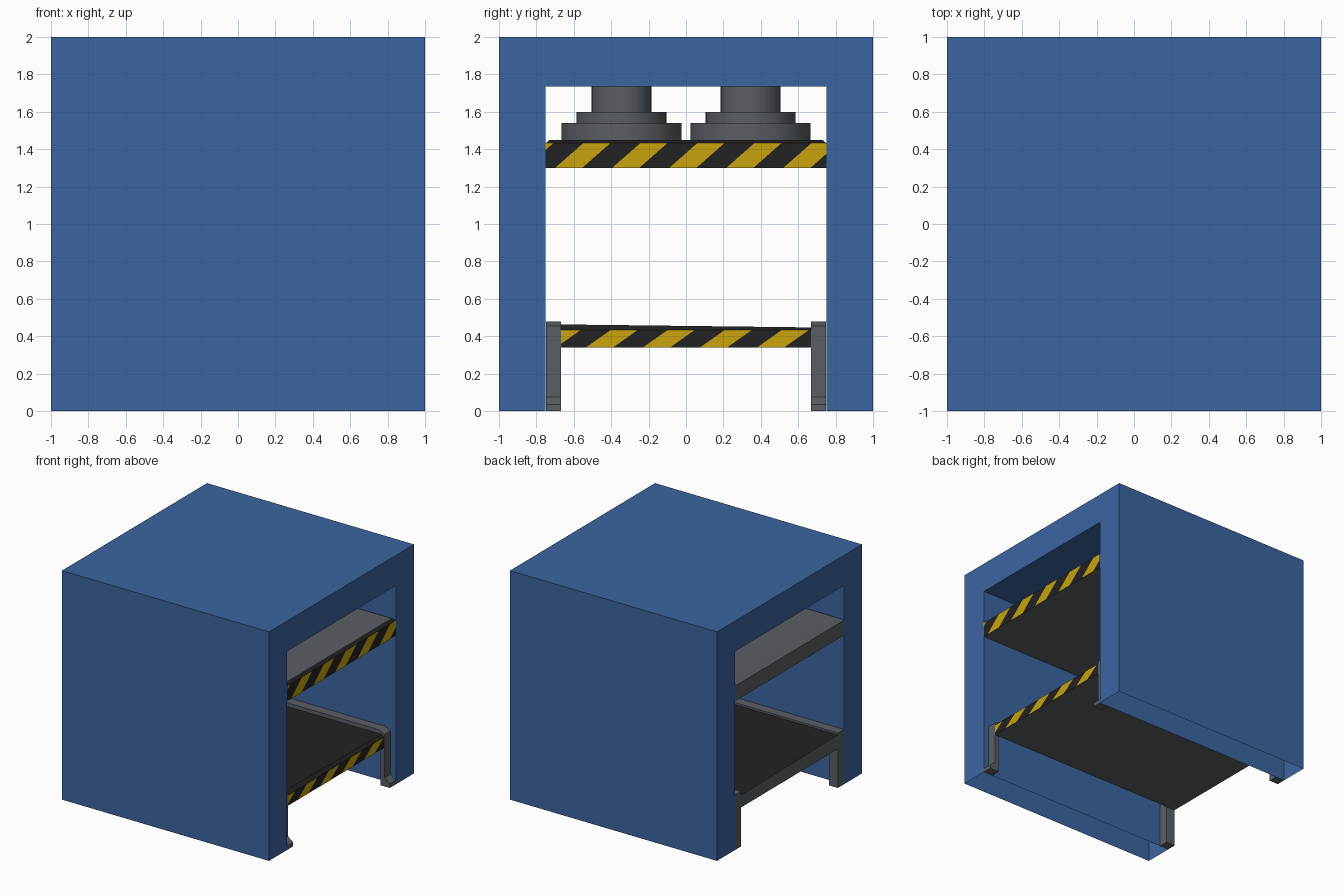
import bpy, bmesh
from mathutils import Matrix

if "Cube" in bpy.data.objects:
    bpy.data.objects.remove(bpy.data.objects["Cube"])


def material(name, rgb):
    m = bpy.data.materials.new(name)
    m.diffuse_color = (*rgb, 1)
    m.use_nodes = True
    m.node_tree.nodes["Principled BSDF"].inputs["Base Color"].default_value = m.diffuse_color
    return m


BLUE = material("blue paint", (0.044, 0.130, 0.352))
GRAY = material("gray steel", (0.102, 0.114, 0.127))
BLACK = material("black rubber", (0.016, 0.016, 0.016))
YELLOW = material("warning yellow", (0.578, 0.371, 0.004))


def finish(bm, name, mats, recalc=True):
    if recalc:
        bmesh.ops.recalc_face_normals(bm, faces=bm.faces)
    me = bpy.data.meshes.new(name)
    bm.to_mesh(me)
    bm.free()
    for m in mats:
        me.materials.append(m)
    ob = bpy.data.objects.new(name, me)
    bpy.context.collection.objects.link(ob)
    return ob


def prism(name, pts, place, a, b, mat, open_edges=()):
    """Extrude a closed profile from a to b, leaving some edges open."""
    bm = bmesh.new()
    r0 = [bm.verts.new(place(p, a)) for p in pts]
    r1 = [bm.verts.new(place(p, b)) for p in pts]
    bm.faces.new(r0)
    bm.faces.new(r1[::-1])
    n = len(pts)
    for i in range(n):
        if i not in open_edges:
            j = (i + 1) % n
            bm.faces.new((r0[i], r1[i], r1[j], r0[j]))
    return finish(bm, name, [mat])


def slab(name, x0, x1, w, z0, z1, top, inset, black_top):
    """Box with a chamfered top; front (+x) side and chamfer are black."""
    il, ir, iy = inset
    rings = [[(x0, -w, z0), (x1, -w, z0), (x1, w, z0), (x0, w, z0)],
             [(x0, -w, z1), (x1, -w, z1), (x1, w, z1), (x0, w, z1)],
             [(x0 + il, -w + iy, top[0]), (x1 - ir, -w + iy, top[0]),
              (x1 - ir, w - iy, top[1]), (x0 + il, w - iy, top[1])]]
    bm = bmesh.new()
    v = [[bm.verts.new(p) for p in r] for r in rings]
    bm.faces.new(v[0][::-1])
    roof = bm.faces.new(v[2])
    roof.material_index = 1 if black_top else 0
    for k in range(2):
        for i in range(4):
            j = (i + 1) % 4
            f = bm.faces.new((v[k][i], v[k][j], v[k + 1][j], v[k + 1][i]))
            f.material_index = 1 if i == 1 else 0
    return finish(bm, name, [GRAY, BLACK])


def stripes(name, x, w, z0, z1, start, shift):
    """Slanted yellow bands just in front of a black face, trimmed at +-w."""
    bm = bmesh.new()
    for k in range(-1, 6):
        a = start + 0.305 * k
        b = a + 0.145
        bm.faces.new([bm.verts.new(p) for p in (
            (x, a, z0), (x, b, z0), (x, b + shift, z1), (x, a + shift, z1))])
    for s in (-1, 1):
        bmesh.ops.bisect_plane(bm, geom=bm.verts[:] + bm.edges[:] + bm.faces[:],
                               plane_co=(0, s * w, 0), plane_no=(0, s, 0), clear_outer=True)
    return finish(bm, name, [YELLOW], recalc=False)


# Housing: tunnel shell, open underneath the two walls
prism("housing",
      [(-1, 0), (-1, 2), (1, 2), (1, 0), (0.75, 0), (0.75, 1.735), (-0.75, 1.735), (-0.75, 0)],
      lambda p, t: (t, p[0], p[1]), -1, 1, BLUE, open_edges=(3, 7))

# Press plate and conveyor bed with warning stripes on the +x end
slab("press_plate", -1, 1, 0.75, 1.30, 1.432, (1.45, 1.45), (0.03, 0.03, 0.02), False)
stripes("press_stripes", 1.0, 0.75, 1.30, 1.432, -0.70, 0.15)
bpy.data.objects["press_stripes"].location.x = -0.0
slab("conveyor_bed", -1, 0.948, 0.667, 0.34, 0.432, (0.463, 0.447), (0.0, 0.03, 0.0), True)
stripes("conveyor_stripes", 0.950, 0.667, 0.34, 0.432, -0.535, 0.13)
for v in bpy.data.objects["press_stripes"].data.vertices:
    v.co.x += 0.002

# Side rails with legs and a flared foot at the +x end
rail = [(-1, 0), (-1, 0.48), (0.895, 0.48), (0.95, 0.455), (0.95, 0.075), (1, 0.035), (1, 0),
        (0.91, 0), (0.91, 0.43), (-0.913, 0.43), (-0.913, 0)]
for side, s in (("front", -1), ("back", 1)):
    prism(side + "_rail", rail, lambda p, t: (p[0], t, p[1]), s * 0.667, s * 0.749, GRAY)

# Stepped pistons between the press plate and the ceiling
for side, y in (("front", -0.345), ("back", 0.345)):
    bm = bmesh.new()
    for r, z0, z1 in ((0.32, 1.45, 1.54), (0.24, 1.54, 1.60), (0.16, 1.60, 1.735)):
        bmesh.ops.create_cone(bm, cap_ends=True, segments=32, radius1=r, radius2=r,
                              depth=z1 - z0, matrix=Matrix.Translation((0, y, (z0 + z1) / 2)))
    ob = finish(bm, side + "_piston", [GRAY])
    bpy.ops.object.select_all(action='DESELECT')
    ob.select_set(True)
    bpy.context.view_layer.objects.active = ob
    bpy.ops.object.shade_smooth_by_angle()
